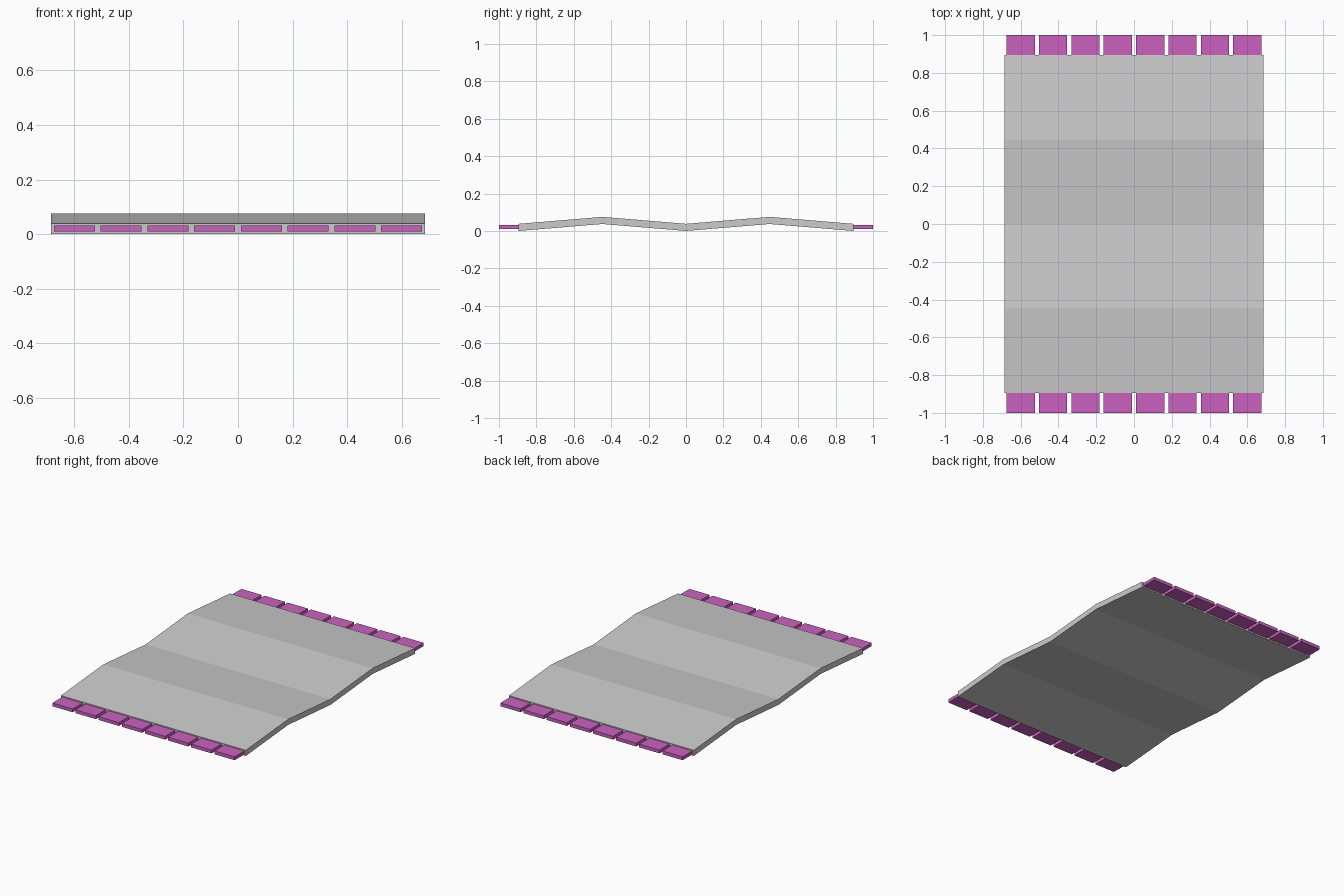
import bpy, bmesh

if "Cube" in bpy.data.objects:
    bpy.data.objects.remove(bpy.data.objects["Cube"])

def mesh_object(name, bm):
    bmesh.ops.recalc_face_normals(bm, faces=bm.faces)
    me = bpy.data.meshes.new(name)
    bm.to_mesh(me)
    bm.free()
    ob = bpy.data.objects.new(name, me)
    bpy.context.collection.objects.link(ob)
    return ob

# Rug body: wavy strip profile extruded across x
W, T = 0.685, 0.038
wave = [(-0.895, 0), (-0.4475, 0.037), (0, 0), (0.4475, 0.037), (0.895, 0)]
bm = bmesh.new()
rows = []
for y, z in wave:
    rows.append([bm.verts.new(c) for c in
                 ((-W, y, z), (W, y, z), (W, y, z + T), (-W, y, z + T))])
for a, b in zip(rows, rows[1:]):
    for i in range(4):
        j = (i + 1) % 4
        bm.faces.new((a[i], a[j], b[j], b[i]))
bm.faces.new(rows[0])
bm.faces.new(rows[-1])
mesh_object("rug_body", bm)

# Fringe tabs along both short ends
pink = bpy.data.materials.new("fringe_pink")
pink.diffuse_color = (0.6, 0.12, 0.53, 1)
pink.use_nodes = True
pink.node_tree.nodes["Principled BSDF"].inputs["Base Color"].default_value = pink.diffuse_color
for side, label in ((-1, "front"), (1, "back")):
    for i in range(8):
        bm = bmesh.new()
        bmesh.ops.create_cube(bm, size=1)
        bmesh.ops.scale(bm, vec=(0.15, 0.11, 0.022), verts=bm.verts)
        bmesh.ops.translate(bm, vec=(-0.6 + i * 1.2 / 7, side * 0.945, 0.02), verts=bm.verts)
        mesh_object(f"{label}_fringe_{i + 1}", bm).data.materials.append(pink)
